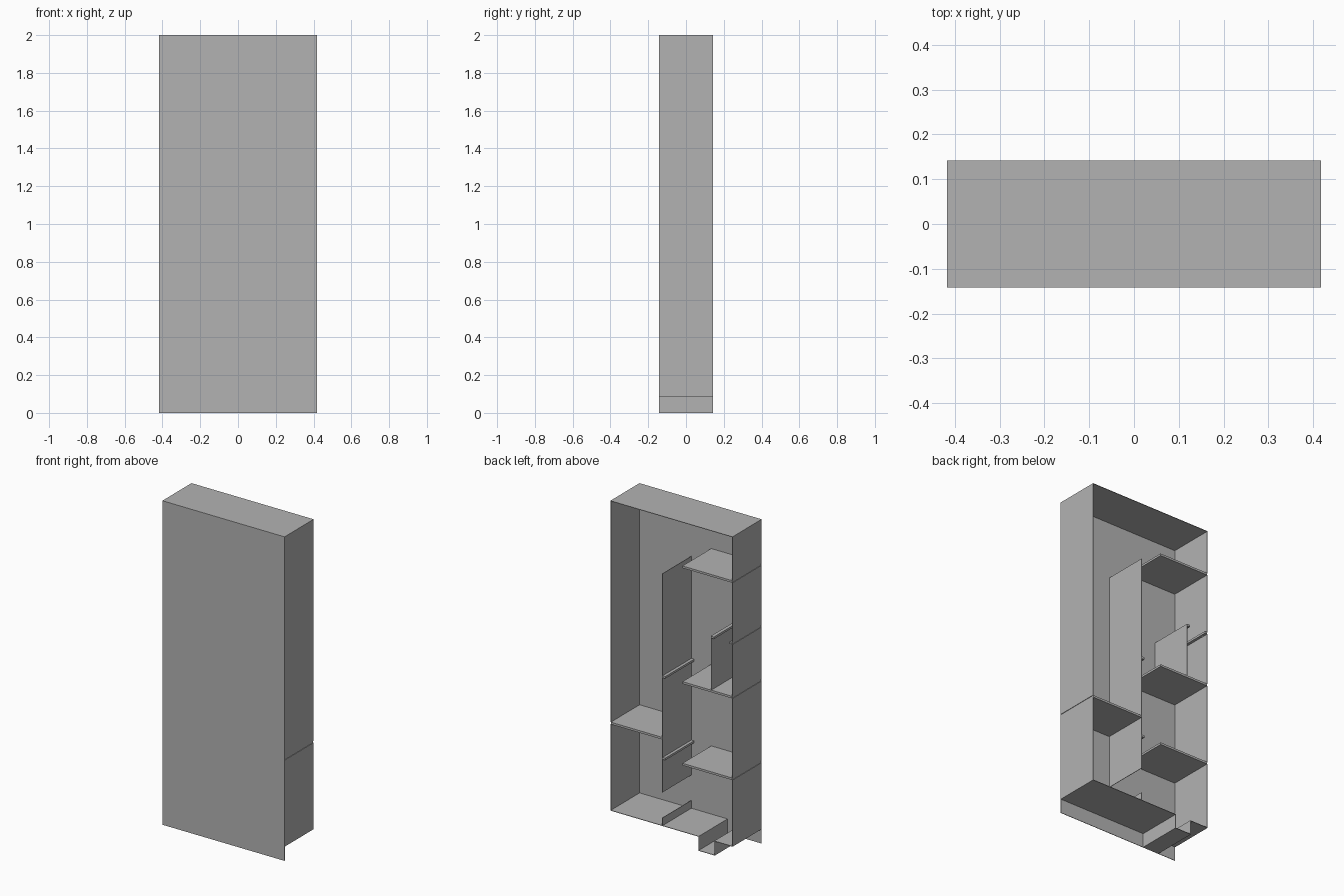
import bpy
import bmesh
from mathutils import Matrix, Vector

cube = bpy.data.objects.get("Cube")
if cube:
    bpy.data.objects.remove(cube)

grey = bpy.data.materials.new("plain_grey")
grey.use_nodes = True
colour = (0.45, 0.45, 0.45, 1)
grey.diffuse_color = colour
grey.node_tree.nodes["Principled BSDF"].inputs["Base Color"].default_value = colour

W, D, H = 0.417, 0.142, 2.0   # half width, half depth, height
T = 0.003                     # sheet thickness
BOARD = 0.013                 # shelf thickness
FLOOR = 0.09
CHANNEL_L, CHANNEL_R = -0.185, -0.294
DIVIDER = 0.062
PARTITION = -0.27


def box(name, x0, x1, z0, z1, y0=-D, y1=D):
    """Box between the given limits, full depth unless told otherwise."""
    bm = bmesh.new()
    size = Vector((x1 - x0, y1 - y0, z1 - z0))
    centre = Vector((x0 + x1, y0 + y1, z0 + z1)) / 2
    bmesh.ops.create_cube(bm, size=1,
                          matrix=Matrix.Translation(centre) @ Matrix.Diagonal(size.to_4d()))
    mesh = bpy.data.meshes.new(name)
    bm.to_mesh(mesh)
    bm.free()
    mesh.materials.append(grey)
    obj = bpy.data.objects.new(name, mesh)
    bpy.context.collection.objects.link(obj)
    return obj


def upright(name, x, z0, z1):
    return box(name, x - T / 2, x + T / 2, z0, z1)


def board(name, x0, x1, top):
    return box(name, x0, x1, top - BOARD, top)


# Outer shell, open at the back
box("front_panel", -W, W, 0, H, -D, -D + T)
box("top_panel", -W, W, H - T, H)

# Side walls, broken where the boards pass through
left_joints = [0.634]
right_joints = [0.511, 1.015, 1.348, 1.729]
for side, sign, joints in (("left", 1, left_joints), ("right", -1, right_joints)):
    start = FLOOR
    for i, joint in enumerate(joints + [H + BOARD]):
        upright(f"{side}_wall_{i + 1}", sign * (W - T / 2), start, joint - BOARD)
        start = joint

# Base with a dropped channel
box("main_floor", CHANNEL_L, W, FLOOR - T, FLOOR)
upright("channel_left_wall", CHANNEL_L, 0, FLOOR)
box("channel_floor", CHANNEL_R, CHANNEL_L, 0, T)
upright("channel_right_wall", CHANNEL_R, 0, FLOOR)
box("ledge_floor", -W, CHANNEL_R, FLOOR - T, FLOOR)

# Shelves
for i, top in enumerate((0.511, 1.015, 1.729)):
    board(f"right_shelf_{i + 1}", -W + T, -0.075, top)
board("left_shelf", DIVIDER, W - T, 0.634)

# Uprights
upright("divider", DIVIDER, 0.295, 1.645)
upright("divider_stub", DIVIDER, FLOOR, 0.138)
upright("partition", PARTITION, 1.015, 1.348)

# Narrow cleats on the uprights
for i, top in enumerate((0.511, 1.015)):
    board(f"divider_cleat_{i + 1}", DIVIDER - 0.02, DIVIDER, top)
board("partition_cleat", PARTITION - 0.02, PARTITION, 1.348)
board("wall_cleat", -W + T, -W + 0.02, 1.348)
